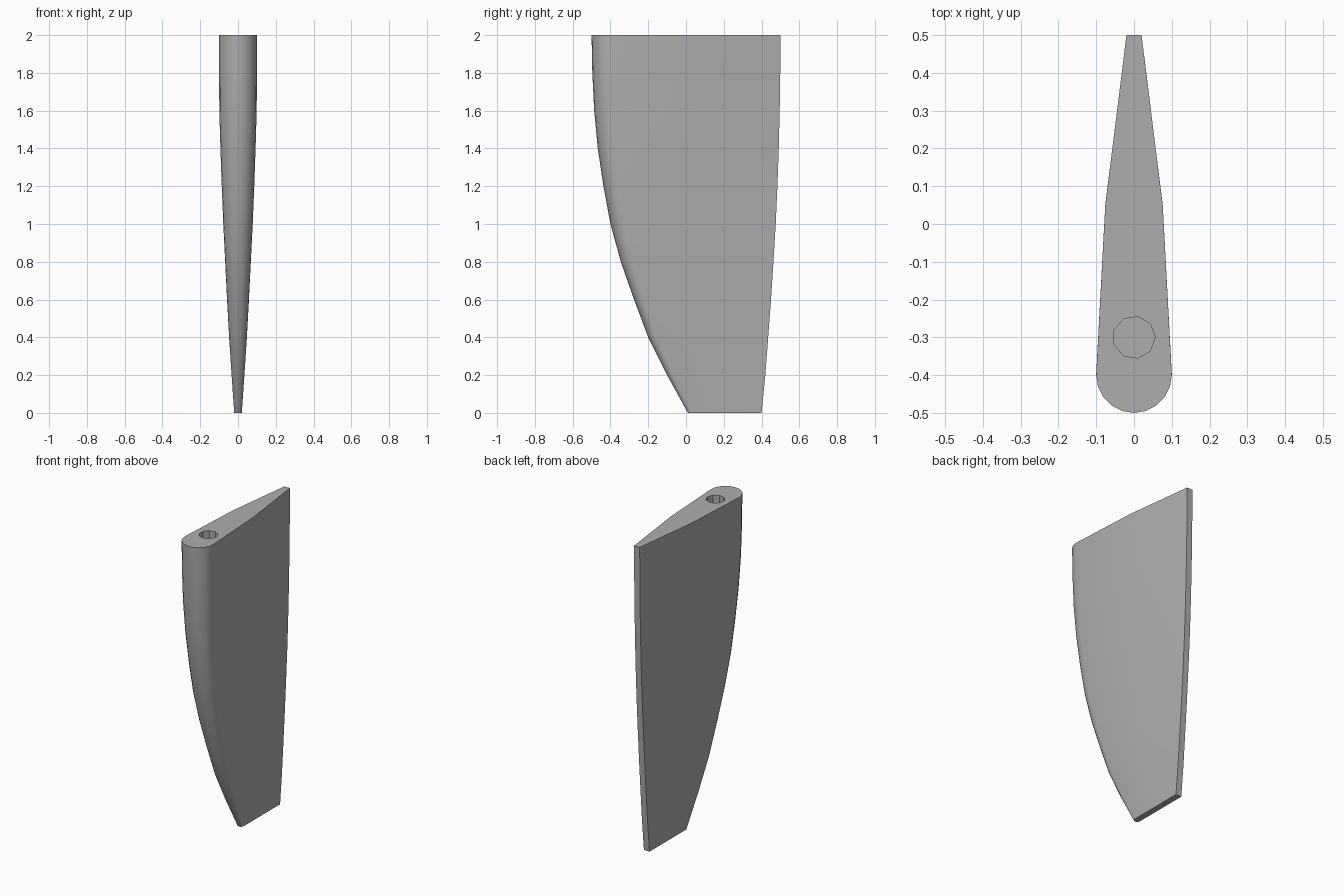
import bpy, bmesh, math
from mathutils import Matrix, Vector

if "Cube" in bpy.data.objects:
    bpy.data.objects.remove(bpy.data.objects["Cube"], do_unlink=True)

GREY = (0.42, 0.42, 0.42, 1)
mat = bpy.data.materials.new("plain grey")
mat.use_nodes = True
mat.diffuse_color = GREY
mat.node_tree.nodes["Principled BSDF"].inputs["Base Color"].default_value = GREY

# Stations: height, leading edge, trailing edge, half thickness
STATIONS = [
    (0.0, 0.01, 0.40, 0.02),
    (0.2, -0.10, 0.42, 0.034),
    (0.4, -0.20, 0.435, 0.047),
    (0.6, -0.275, 0.45, 0.058),
    (0.8, -0.345, 0.463, 0.068),
    (1.0, -0.40, 0.475, 0.078),
    (1.2, -0.437, 0.484, 0.086),
    (1.4, -0.467, 0.491, 0.093),
    (1.6, -0.486, 0.496, 0.099),
    (1.8, -0.496, 0.499, 0.1),
    (2.0, -0.5, 0.5, 0.1),
]
TAIL = 0.02
NOSE_STEPS = 10


def section(z, front, back, half):
    """Closed outline: round nose, swelling sides, blunt tail."""
    shoulder = front + half
    mid_y = (shoulder + back) / 2
    mid_x = TAIL + (half - TAIL) * 0.7
    pts = []
    for i in range(NOSE_STEPS + 1):
        a = math.pi * i / NOSE_STEPS
        pts.append(Vector((-half * math.cos(a), shoulder - half * math.sin(a), z)))
    for x, y in ((mid_x, mid_y), (TAIL, back), (-TAIL, back), (-mid_x, mid_y)):
        pts.append(Vector((x, y, z)))
    return pts


def finish(bm, name):
    bmesh.ops.recalc_face_normals(bm, faces=bm.faces)
    mesh = bpy.data.meshes.new(name)
    bm.to_mesh(mesh)
    bm.free()
    mesh.materials.append(mat)
    obj = bpy.data.objects.new(name, mesh)
    bpy.context.collection.objects.link(obj)
    return obj


# Blade lofted through the stations
bm = bmesh.new()
rings = [[bm.verts.new(p) for p in section(*s)] for s in STATIONS]
for low, high in zip(rings, rings[1:]):
    n = len(low)
    for i in range(n):
        j = (i + 1) % n
        bm.faces.new((low[i], low[j], high[j], high[i]))
bm.faces.new(rings[0])
bm.faces.new(rings[-1])
blade = finish(bm, "fin_blade")

# Blind pivot hole sunk from the top
bm = bmesh.new()
bmesh.ops.create_cone(bm, cap_ends=True, segments=9, radius1=0.056, radius2=0.056,
                      depth=1.2, matrix=Matrix.Translation((0, -0.3, 1.5))
                      @ Matrix.Rotation(-math.pi / 2, 4, "Z"))
cutter = finish(bm, "pivot_hole_cutter")
cutter.hide_render = True

cut = blade.modifiers.new("pivot hole", "BOOLEAN")
cut.operation = "DIFFERENCE"
cut.solver = "EXACT"
cut.object = cutter
bpy.ops.object.select_all(action="DESELECT")
blade.select_set(True)
bpy.context.view_layer.objects.active = blade
bpy.ops.object.modifier_apply(modifier=cut.name)
bpy.data.objects.remove(cutter, do_unlink=True)
bpy.ops.object.shade_smooth_by_angle(angle=math.radians(30))
